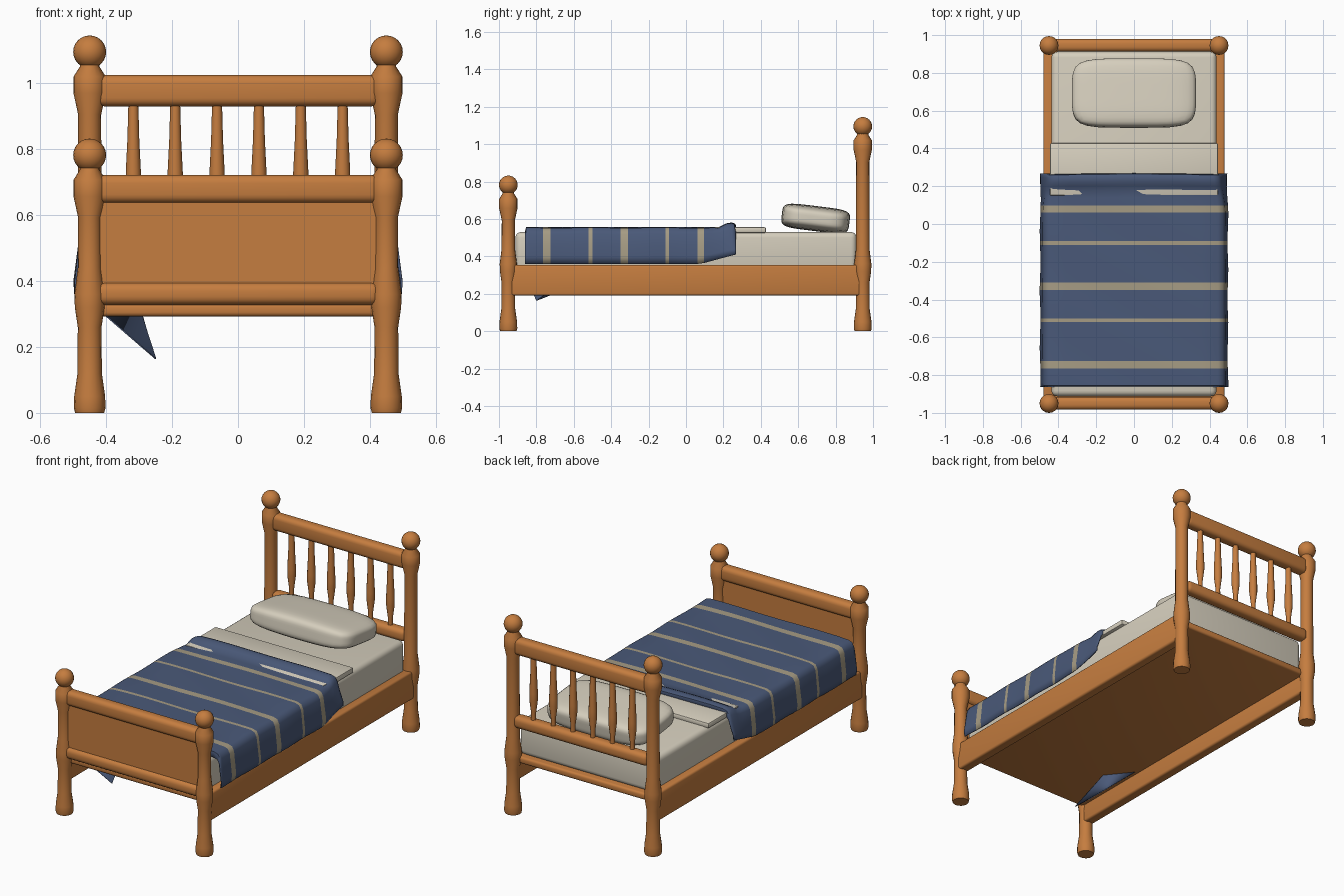
import bpy, bmesh, math
from mathutils import Vector

old = bpy.data.objects.get("Cube")
if old:
    bpy.data.objects.remove(old, do_unlink=True)


def material(name, rgb):
    m = bpy.data.materials.new(name)
    m.use_nodes = True
    m.diffuse_color = (*rgb, 1)
    node = next(n for n in m.node_tree.nodes if n.type == 'BSDF_PRINCIPLED')
    node.inputs["Base Color"].default_value = (*rgb, 1)
    node.inputs["Roughness"].default_value = 0.8
    return m


WOOD = material("warm_wood", (0.56, 0.205, 0.05))
LINEN = material("cream_linen", (0.67, 0.62, 0.51))
BLUE = material("blue_wool", (0.068, 0.1, 0.19))
STRIPE = material("beige_stripe", (0.38, 0.33, 0.23))


def finish(name, bm, mats, angle=40):
    bmesh.ops.recalc_face_normals(bm, faces=bm.faces)
    me = bpy.data.meshes.new(name)
    bm.to_mesh(me)
    bm.free()
    for m in mats:
        me.materials.append(m)
    ob = bpy.data.objects.new(name, me)
    bpy.context.collection.objects.link(ob)
    bpy.ops.object.select_all(action='DESELECT')
    ob.select_set(True)
    bpy.context.view_layer.objects.active = ob
    bpy.ops.object.shade_smooth_by_angle(angle=math.radians(angle))
    return ob


def box(name, x, y, z, mat, bevel=0.01, segments=3):
    """Rounded box from (min, max) ranges."""
    bm = bmesh.new()
    bmesh.ops.create_cube(bm, size=1)
    for v in bm.verts:
        v.co = [r[0] + (c + 0.5) * (r[1] - r[0]) for r, c in zip((x, y, z), v.co)]
    bmesh.ops.bevel(bm, geom=bm.edges[:], offset=bevel, segments=segments,
                    profile=0.5, affect='EDGES')
    return finish(name, bm, [mat])


def lathe(bm, profile, x, y, sides=16):
    """Turn a (radius, height) profile around a vertical axis."""
    rings = []
    for r, z in profile:
        rings.append([bm.verts.new((x + r * math.cos(math.tau * i / sides),
                                    y + r * math.sin(math.tau * i / sides), z))
                      for i in range(sides)])
    for a, b in zip(rings, rings[1:]):
        for i in range(sides):
            j = (i + 1) % sides
            bm.faces.new((a[i], a[j], b[j], b[i]))
    bm.faces.new(rings[0][::-1])
    bm.faces.new(rings[-1])


# Turned posts with ball finials
def post(name, x, y, top):
    bm = bmesh.new()
    profile = [(0.044, 0), (0.048, 0.015), (0.047, 0.05), (0.037, 0.12), (0.036, 0.26),
               (0.045, 0.32), (0.046, 0.36), (0.036, 0.44),
               (0.035, top - 0.12), (0.049, top - 0.055), (0.049, top - 0.005),
               (0.03, top + 0.025), (0.03, top + 0.04)]
    lathe(bm, profile, x, y)
    ball = bmesh.ops.create_uvsphere(bm, u_segments=20, v_segments=12, radius=0.05)
    bmesh.ops.translate(bm, verts=ball["verts"], vec=(x, y, top + 0.07))
    finish(name, bm, [WOOD], 50)


for side, x in (("left", 0.45), ("right", -0.45)):
    post("foot_post_" + side, x, -0.95, 0.712)
    post("head_post_" + side, x, 0.945, 1.025)
    box("side_rail_" + side, sorted((x - 0.03 * math.copysign(1, x), x + 0.03 * math.copysign(1, x))),
        (-0.95, 0.945), (0.19, 0.355), WOOD, 0.012)

# Cross rails, footboard panel and bed base
W = (-0.43, 0.43)
FOOT_Y, HEAD_Y = (-0.983, -0.915), (0.912, 0.98)
box("foot_top_rail", W, FOOT_Y, (0.637, 0.722), WOOD, 0.025, 4)
box("foot_lower_rail", W, FOOT_Y, (0.328, 0.395), WOOD, 0.025, 4)
box("foot_panel", W, (-0.965, -0.935), (0.37, 0.66), WOOD, 0.003, 1)
box("head_top_rail", W, HEAD_Y, (0.93, 1.025), WOOD, 0.025, 4)
box("head_lower_rail", W, HEAD_Y, (0.505, 0.575), WOOD, 0.025, 4)
box("bed_base", (-0.44, 0.44), (-0.95, 0.945), (0.293, 0.332), WOOD, 0.012)

# Headboard spindles
bm = bmesh.new()
for i in range(6):
    lathe(bm, [(0.014, 0.56), (0.013, 0.61), (0.023, 0.69), (0.023, 0.73),
               (0.018, 0.83), (0.015, 0.94)], (i - 2.5) * 0.127, 0.946, 12)
finish("headboard_spindles", bm, [WOOD])

# Mattress and turned-down sheet
box("mattress", (-0.437, 0.437), (-0.912, 0.912), (0.325, 0.53), LINEN, 0.03, 4)
box("folded_sheet", (-0.445, 0.445), (0.15, 0.428), (0.525, 0.556), LINEN, 0.008, 2)

# Plump pillow, tilted up at its front edge
bm = bmesh.new()
bmesh.ops.create_cube(bm, size=2)
bmesh.ops.subdivide_edges(bm, edges=bm.edges[:], cuts=9, use_grid_fill=True)
tilt = math.radians(-7)
for v in bm.verts:
    n = sum(abs(c) ** 5 for c in v.co) ** 0.2
    p = Vector(v.co) / n
    x, y, z = p.x * 0.328, p.y * 0.182, p.z * 0.067
    z *= 1 - 0.15 * p.x ** 2
    v.co = (x, 0.693 + y * math.cos(tilt) - z * math.sin(tilt),
            0.602 + y * math.sin(tilt) + z * math.cos(tilt))
finish("pillow", bm, [LINEN], 60)

# Draped blanket: a cross-section swept along the bed, with woven stripes
stripes = [(-0.745, 0.02), (-0.51, 0.01), (-0.33, 0.019), (-0.1, 0.01), (0.08, 0.018)]
rows = {-0.862, -0.855, -0.84, 0.14, 0.18, 0.205, 0.225, 0.25, 0.265, 0.272}
for c, h in stripes:
    rows |= {c - h, c + h}
rows |= {round(-0.8 + k * 0.07, 3) for k in range(14)
         if all(abs(-0.8 + k * 0.07 - c) > h + 0.01 for c, h in stripes)}
rows = sorted(rows)
half = [(0.494, 0.36), (0.497, 0.40), (0.49, 0.46), (0.483, 0.52), (0.47, 0.545),
        (0.445, 0.553), (0.36, 0.555), (0.24, 0.556), (0.12, 0.556)]
section = half + [(0, 0.556)] + [(-x, z) for x, z in half[::-1]]

bm = bmesh.new()
grid = []
for y in rows:
    t = min(max((y - 0.08) / 0.19, 0), 1)
    roll = max(0, 1 - abs(y - 0.24) / 0.05) ** 0.6 * 0.026
    line = []
    for x, z in section:
        top = min(max((z - 0.36) / 0.195, 0), 1)
        px = x * (1 - 0.06 * t * top) + 0.003 * math.sin(y * 21 + x) * (1 - top)
        pz = z + 0.05 * t * (1 - top) + roll * top ** 3
        pz += 0.002 * math.sin(y * 17 + x * 9) * top
        py = y - 0.012 * t * abs(x)
        if y == rows[0]:
            pz -= 0.03 * top
        if y == rows[-1]:
            pz -= 0.025 * top
        line.append(bm.verts.new((px, py, pz)))
    grid.append(line)
for r, (a, b) in enumerate(zip(grid, grid[1:])):
    mid = (rows[r] + rows[r + 1]) / 2
    striped = any(abs(mid - c) < h for c, h in stripes)
    for i in range(len(section) - 1):
        f = bm.faces.new((a[i], a[i + 1], b[i + 1], b[i]))
        f.material_index = int(striped)
blanket = finish("blanket", bm, [BLUE, STRIPE], 50)
solid = blanket.modifiers.new("thickness", 'SOLIDIFY')
solid.thickness = 0.006

# Loose blanket corner hanging under the bed
bm = bmesh.new()
tip = bm.verts.new((-0.25, -0.8, 0.162))
edge = [bm.verts.new(p) for p in ((-0.41, -0.86, 0.3), (-0.41, -0.45, 0.3), (-0.29, -0.6, 0.3))]
for a, b in zip(edge, edge[1:]):
    bm.faces.new((tip, a, b))
corner = finish("blanket_corner", bm, [BLUE])
solid = corner.modifiers.new("thickness", 'SOLIDIFY')
solid.thickness = 0.004
